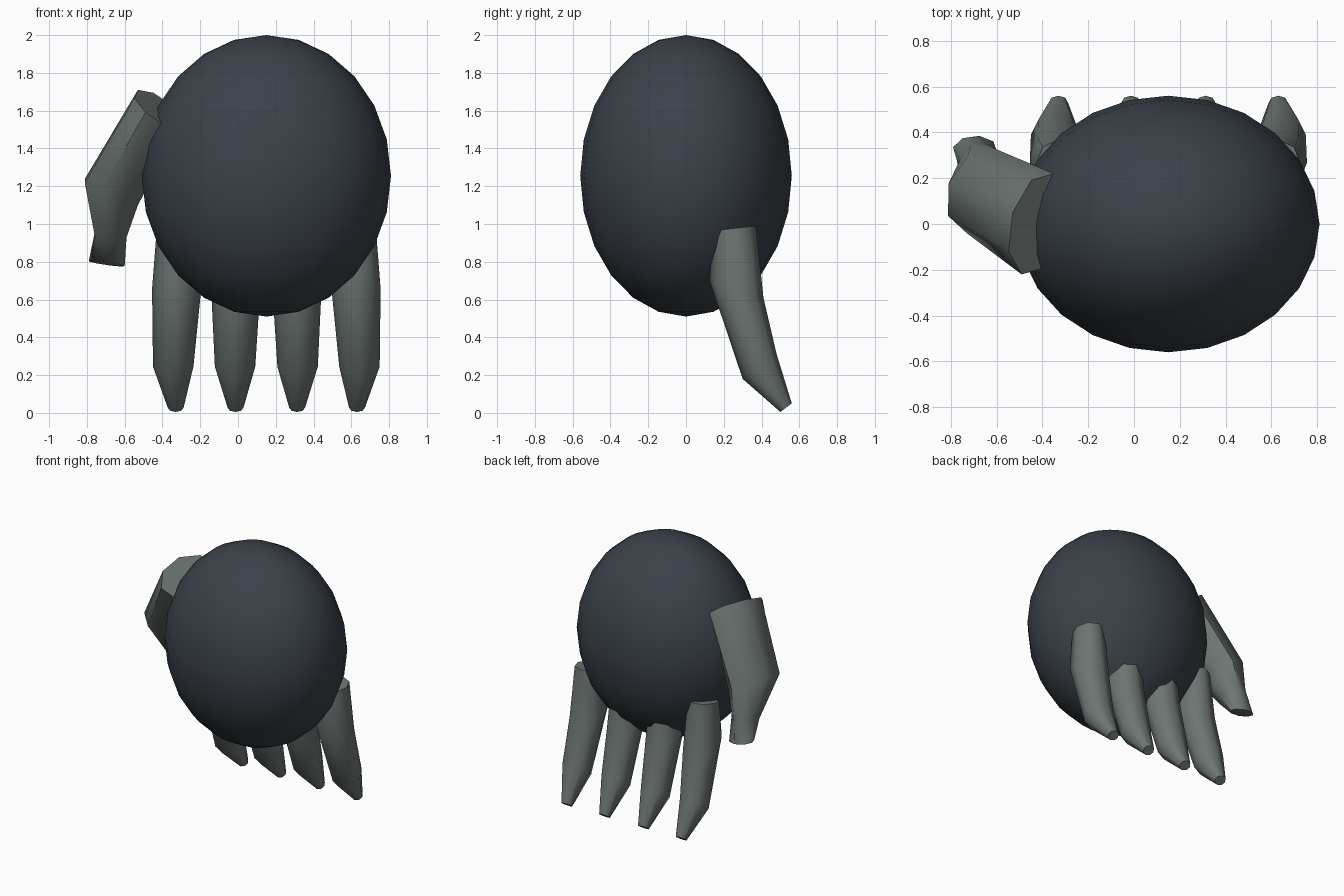
import bpy, bmesh, math
from mathutils import Vector

if "Cube" in bpy.data.objects:
    bpy.data.objects.remove(bpy.data.objects["Cube"])


def material(name, rgb):
    m = bpy.data.materials.new(name)
    m.diffuse_color = (*rgb, 1)
    m.use_nodes = True
    m.node_tree.nodes["Principled BSDF"].inputs["Base Color"].default_value = m.diffuse_color
    return m


DARK = material("dark slate", (0.042, 0.053, 0.066))
GREY = material("grey green", (0.150, 0.180, 0.170))


def finish(bm, name, mat, angle):
    bmesh.ops.recalc_face_normals(bm, faces=bm.faces)
    me = bpy.data.meshes.new(name)
    bm.to_mesh(me)
    bm.free()
    me.materials.append(mat)
    ob = bpy.data.objects.new(name, me)
    bpy.context.collection.objects.link(ob)
    bpy.ops.object.select_all(action='DESELECT')
    ob.select_set(True)
    bpy.context.view_layer.objects.active = ob
    bpy.ops.object.shade_smooth_by_angle(angle=math.radians(angle))
    return ob


def loft(name, rings, mat, n=8):
    """Closed tube through elliptical rings given as (centre, half axis, half axis)."""
    bm = bmesh.new()
    loops = []
    for c, u, v in rings:
        c, u, v = Vector(c), Vector(u), Vector(v)
        angles = [2 * math.pi * i / n for i in range(n)]
        loops.append([bm.verts.new(c + u * math.cos(a) + v * math.sin(a)) for a in angles])
    for a, b in zip(loops, loops[1:]):
        for i in range(n):
            j = (i + 1) % n
            bm.faces.new((a[i], a[j], b[j], b[i]))
    bm.faces.new(loops[0])
    bm.faces.new(loops[-1])
    return finish(bm, name, mat, 50)


# Palm: egg-shaped ellipsoid
bm = bmesh.new()
bmesh.ops.create_uvsphere(bm, u_segments=24, v_segments=12, radius=1)
bmesh.ops.scale(bm, vec=(0.66, 0.56, 0.745), verts=bm.verts)
bmesh.ops.translate(bm, vec=(0.15, 0, 1.255), verts=bm.verts)
finish(bm, "palm", DARK, 60)

# Fingers: front (y, z), back (y, z), half width in x, sideways spread
PROFILE = [((0.14, 0.965), (0.37, 0.99), 0.105, 0.0),
           ((0.125, 0.70), (0.41, 0.61), 0.13, 0.0),
           ((0.30, 0.18), (0.48, 0.31), 0.107, 0.018),
           ((0.50, 0.005), (0.56, 0.05), 0.042, 0.005)]
for k, (x, spread) in enumerate([(-0.325, -1), (-0.012, -0.2), (0.312, 0.2), (0.625, 1)]):
    rings = []
    for (fy, fz), (by, bz), hw, off in PROFILE:
        rings.append(((x + spread * off, (fy + by) / 2, (fz + bz) / 2),
                      (hw, 0, 0), (0, (by - fy) / 2, (bz - fz) / 2)))
    loft(f"finger_{k + 1}", rings, GREY)

# Thumb: leans out from the upper side, then narrows to a blunt tip
loft("thumb", [((-0.42, 0.0, 1.61), (0.07, 0.22, 0.02), (-0.11, 0.05, 0.10)),
               ((-0.67, 0.145, 1.17), (0.06, 0.185, 0.0), (-0.14, 0.03, 0.07)),
               ((-0.675, 0.25, 0.94), (0.03, 0.10, 0.03), (-0.085, 0.03, 0.01)),
               ((-0.695, 0.325, 0.79), (0.02, 0.06, -0.01), (-0.095, 0.01, 0.012))], GREY)
